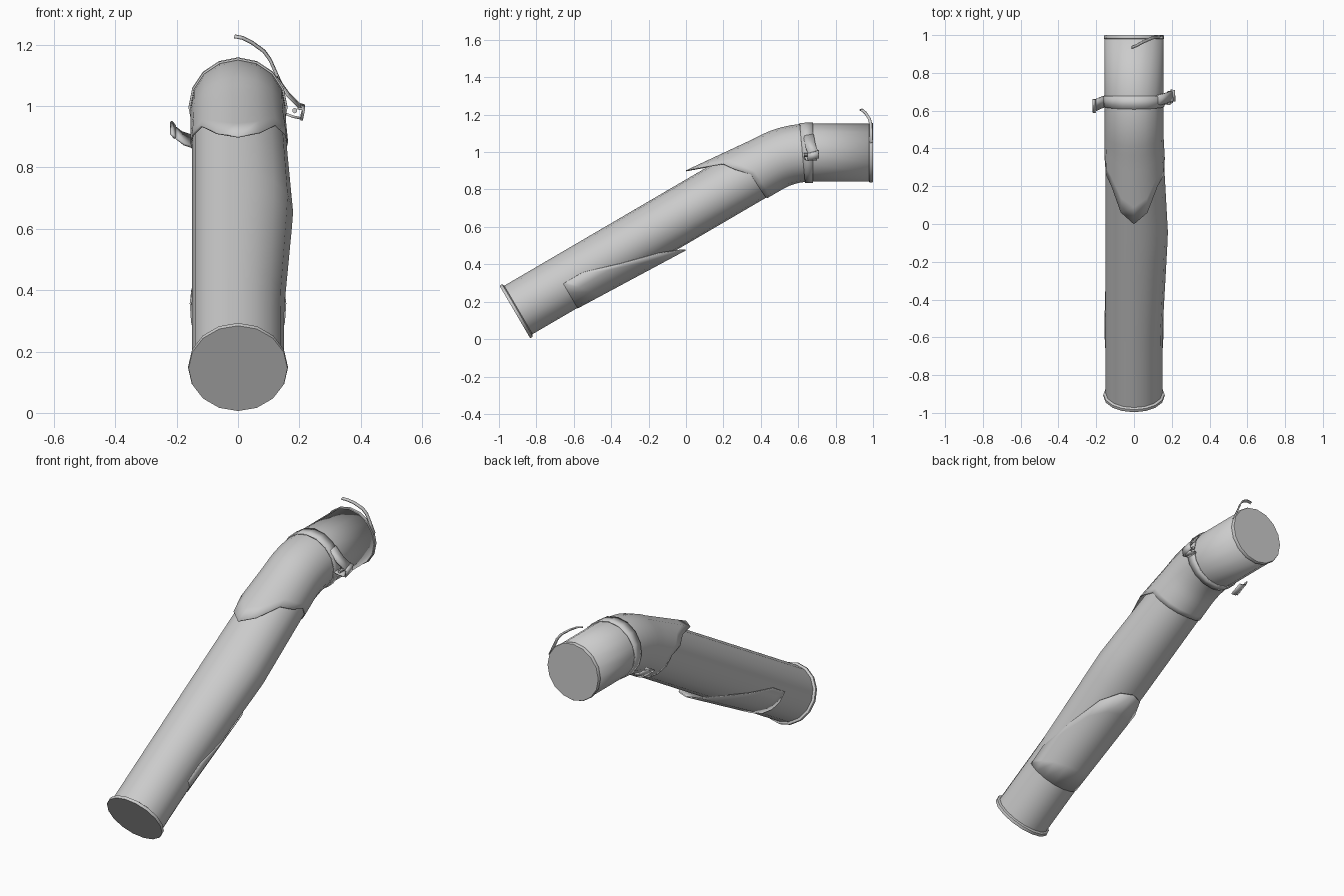
import bpy, bmesh
from math import sin, cos, tan, radians, pi, degrees
from mathutils import Vector

cube = bpy.data.objects.get("Cube")
if cube:
    bpy.data.objects.remove(cube)

metal = bpy.data.materials.new("light_grey_metal")
metal.use_nodes = True
GREY = (0.6, 0.6, 0.6, 1)
metal.diffuse_color = GREY
metal.node_tree.nodes["Principled BSDF"].inputs["Base Color"].default_value = GREY

# Centre line: sloping run, elbow, level run
SIDES = 16
START = Vector((0, -0.915, 0.145))
TOP_Z = 0.997
SLOPE = radians(30.3)
TANGENT = 0.12
BEND_R = TANGENT / tan(SLOPE / 2)
CORNER = (TOP_Z - START.z) / sin(SLOPE)
BEND_START = CORNER - TANGENT
BEND_END = BEND_START + BEND_R * SLOPE
LEVEL_Y = START.y + CORNER * cos(SLOPE) + TANGENT
BACK = BEND_END + 1.0 - LEVEL_Y


def centre(s):
    """Point on the centre line and its slope angle."""
    along = Vector((0, cos(SLOPE), sin(SLOPE)))
    if s <= BEND_START:
        return START + along * s, SLOPE
    if s < BEND_END:
        a = SLOPE - (s - BEND_START) / BEND_R
        return Vector((0, LEVEL_Y - BEND_R * sin(a), TOP_Z - BEND_R * (1 - cos(a)))), a
    return Vector((0, LEVEL_Y + s - BEND_END, TOP_Z)), 0.0


def on_pipe(s, phi, r):
    """Point at distance s, angle phi from the top, radius r."""
    c, a = centre(s)
    up = Vector((0, -sin(a), cos(a)))
    return c + up * (r * cos(phi)) + Vector((r * sin(phi), 0, 0))


def bulge(s, phi):
    return 0.03 * max(0, 1 - abs(s - 1) / 0.62) * max(0, sin(phi)) ** 2


def finish(bm, name, thick=0.0):
    bmesh.ops.recalc_face_normals(bm, faces=bm.faces)
    mesh = bpy.data.meshes.new(name)
    bm.to_mesh(mesh)
    bm.free()
    obj = bpy.data.objects.new(name, mesh)
    bpy.context.collection.objects.link(obj)
    mesh.materials.append(metal)
    if thick:
        mod = obj.modifiers.new("thickness", 'SOLIDIFY')
        mod.thickness = thick
        mod.offset = 0
    bpy.ops.object.select_all(action='DESELECT')
    obj.select_set(True)
    bpy.context.view_layer.objects.active = obj
    bpy.ops.object.shade_smooth_by_angle(angle=radians(35))
    return obj


def shell(name, columns, closed=True, caps=False, thick=0.0):
    """Skin a list of point columns; caps close both ends."""
    bm = bmesh.new()
    cols = [[bm.verts.new(p) for p in col] for col in columns]
    n = len(cols)
    for i in range(n if closed else n - 1):
        a, b = cols[i], cols[(i + 1) % n]
        for j in range(len(a) - 1):
            bm.faces.new((a[j], b[j], b[j + 1], a[j + 1]))
    if caps:
        bm.faces.new([c[0] for c in cols])
        bm.faces.new([c[-1] for c in cols])
    return finish(bm, name, thick)


def ring(name, profile, caps=False, thick=0.0):
    """Surface around the pipe from (s, radius) pairs."""
    return shell(name, [[on_pipe(s, 2 * pi * i / SIDES, r) for s, r in profile]
                        for i in range(SIDES)], True, caps, thick)


def ribbon(name, points, width, thick=0.008):
    w = Vector(width) / 2
    return shell(name, [[Vector(p) - w for p in points],
                        [Vector(p) + w for p in points]], False, False, thick)


def rod(name, a, b, r, sides=6):
    a, b = Vector(a), Vector(b)
    bm = bmesh.new()
    bmesh.ops.create_cone(bm, cap_ends=True, segments=sides, radius1=r, radius2=r,
                          depth=(b - a).length)
    bm.transform((b - a).to_track_quat('Z', 'Y').to_matrix().to_4x4())
    bmesh.ops.translate(bm, verts=bm.verts, vec=(a + b) / 2)
    return finish(bm, name)


def interpolate(table, x):
    for (x0, y0), (x1, y1) in zip(table, table[1:]):
        if x <= x1:
            return y0 + (y1 - y0) * (x - x0) / (x1 - x0)
    return table[-1][1]


angles = [2 * pi * i / SIDES for i in range(SIDES)]

# Lower pipe, pushed out on its left side
stations = [0.01 + 0.1 * i for i in range(17)]
shell("lower_pipe", [[on_pipe(s, p, 0.15 + bulge(s, p)) for s in stations]
                     for p in angles], True, True)

# Upper pipe and elbow, with a lifted tongue over the lower pipe
TONGUE = [(0, 1.17), (22.5, 1.23), (45, 1.36), (67.5, 1.4), (90, 1.46), (180, 1.47)]
columns = []
for p in angles:
    from_top = min(p, 2 * pi - p)
    first = interpolate(TONGUE, degrees(from_top))
    run = [first + (BEND_START - first) * i / 4 for i in range(5)]
    run += [BEND_START + (BEND_END - BEND_START) * i / 6 for i in range(1, 7)] + [BACK - 0.005]
    col = []
    for s in run:
        lift = 0.037 * max(0, (BEND_START - s) / 0.4) * max(0, cos(from_top))
        col.append(on_pipe(s, p, 0.153 + lift + bulge(s, p)))
    columns.append(col)
shell("upper_pipe", columns, thick=0.005)

# Lower sleeve with a tongue along the underside
UNDER = [(0, 0.955), (22.5, 0.93), (45, 0.83), (67.5, 0.62), (90, 0.42)]
columns = []
for i in range(-4, 5):
    off = 2 * pi * i / SIDES
    last = interpolate(UNDER, abs(degrees(off)))
    col = []
    for j in range(6):
        s = 0.3 + (last - 0.3) * j / 5
        col.append(on_pipe(s, pi + off, 0.15 + 0.022 * max(0, (s - 0.3) / 0.6)))
    columns.append(col)
shell("lower_sleeve", columns, closed=False, thick=0.006)

# Rolled rims with closed ends
ring("front_rim", [(0, 0.161), (0.006, 0.163), (0.016, 0.162), (0.022, 0.15)], caps=True)
ring("back_rim", [(BACK - 0.024, 0.152), (BACK - 0.018, 0.159),
                  (BACK - 0.005, 0.16), (BACK, 0.157)], caps=True)

# Clamp band round the level run
band = BEND_END + 0.65 - LEVEL_Y
ring("clamp_band", [(band - 0.028, 0.158), (band + 0.028, 0.158)], thick=0.007)

# Clamp ears, bolt and bracket
ribbon("right_clamp_ear", [(-0.15, 0.65, 0.885), (-0.18, 0.64, 0.895), (-0.212, 0.625, 0.92)],
       (-0.01, 0.055, 0.04))
ribbon("right_ear_lip", [(-0.205, 0.625, 0.915), (-0.218, 0.625, 0.93)], (0, 0.07, 0.04))
ribbon("left_clamp_ear", [(0.125, 0.655, 1.09), (0.165, 0.665, 1.035), (0.205, 0.68, 0.995)],
       (0, 0.055, 0.01))
ribbon("left_ear_lip", [(0.195, 0.68, 1.0), (0.215, 0.68, 0.995), (0.207, 0.68, 0.96)],
       (0, 0.06, 0.015))
ribbon("left_bracket", [(0.155, 0.66, 0.975), (0.18, 0.665, 0.965), (0.205, 0.67, 0.96)],
       (0, 0.06, 0))
rod("clamp_bolt", (0.185, 0.63, 0.985), (0.185, 0.705, 0.985), 0.009)

# Torn strip curling up from the back rim
ribbon("loose_strip", [(0.15, 0.99, 1.05), (0.125, 0.99, 1.105), (0.105, 0.988, 1.15),
                       (0.085, 0.98, 1.178), (0.045, 0.962, 1.207),
                       (0.015, 0.945, 1.222), (-0.012, 0.935, 1.227)],
       (0.002, 0.014, 0.006), thick=0.007)
